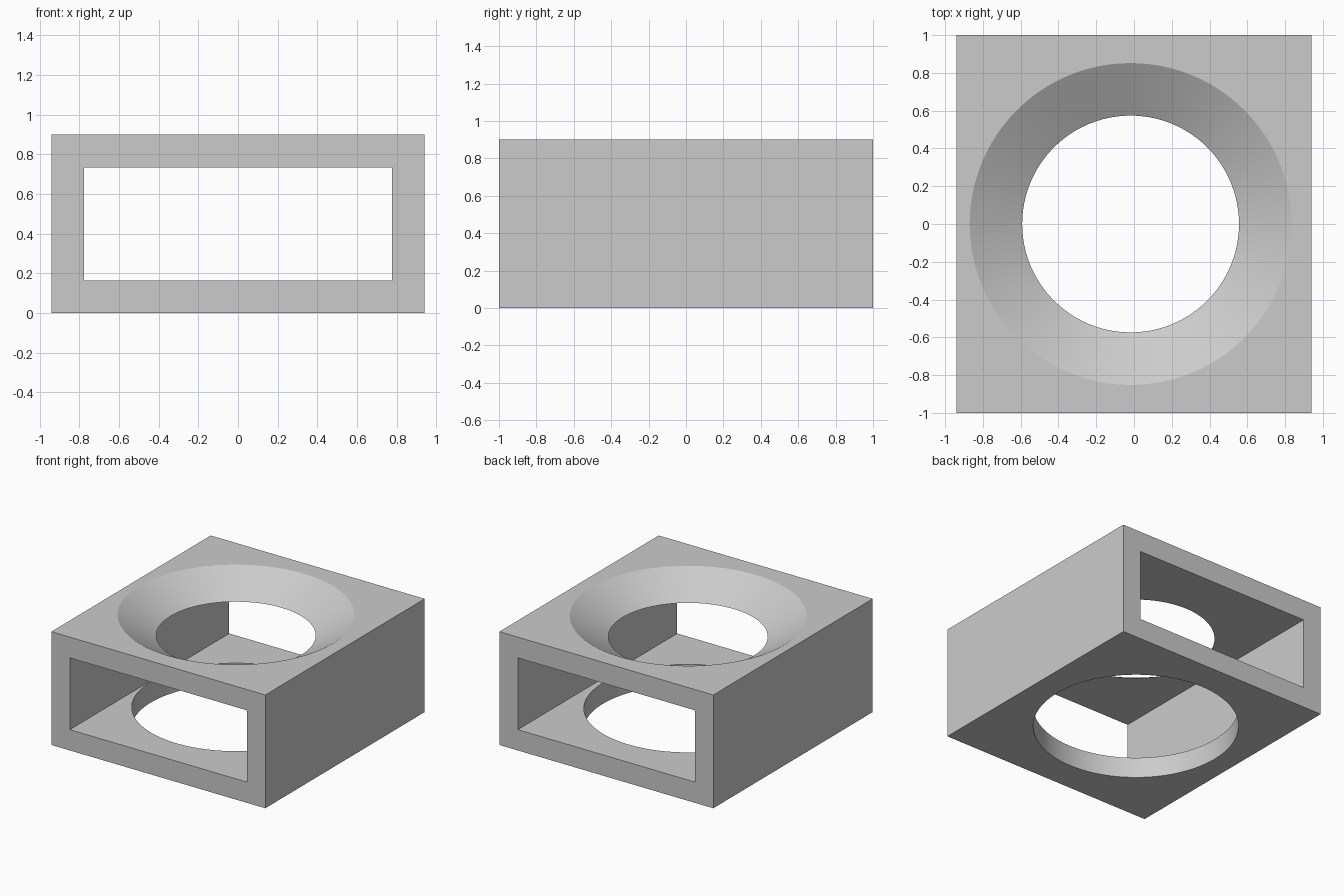
import bpy
import math

cube = bpy.data.objects.get("Cube")
if cube:
    bpy.data.objects.remove(cube, do_unlink=True)

WIDTH, DEPTH, HEIGHT = 1.88, 2.0, 0.90
WALL = 0.165
HOLE_X = -0.018                      # holes sit slightly off centre
RIM_R, THROAT_R, BASE_R = 0.852, 0.574, 0.75

grey = bpy.data.materials.new("light grey")
grey.use_nodes = True
colour = (0.6, 0.6, 0.6, 1)
grey.diffuse_color = colour
grey.node_tree.nodes["Principled BSDF"].inputs["Base Color"].default_value = colour


def box(name, size):
    bpy.ops.mesh.primitive_cube_add(size=1, location=(0, 0, HEIGHT / 2))
    ob = bpy.context.object
    ob.name = name
    ob.scale = size
    bpy.ops.object.transform_apply(location=True, rotation=False, scale=True)
    ob.data.materials.append(grey)
    return ob


def round_cutter(name, r_low, r_high, z_low, z_high):
    bpy.ops.mesh.primitive_cone_add(
        vertices=96, radius1=r_low, radius2=r_high, depth=z_high - z_low,
        location=(HOLE_X, 0, (z_low + z_high) / 2))
    ob = bpy.context.object
    ob.name = name
    ob.data.materials.append(grey)
    return ob


# Outer block
housing = box("housing", (WIDTH, DEPTH, HEIGHT))

# Rectangular tunnel from front to back
tunnel = box("tunnel_cutter", (WIDTH - 2 * WALL + 0.005, DEPTH + 0.2, HEIGHT - 2 * WALL))

# Funnel through the top wall, run past both faces at the same slope
extra = 0.05
grow = (RIM_R - THROAT_R) / WALL * extra
funnel = round_cutter("funnel_cutter", THROAT_R - grow, RIM_R + grow,
                      HEIGHT - WALL - extra, HEIGHT + extra)

# Straight round hole through the bottom wall
outlet = round_cutter("outlet_cutter", BASE_R, BASE_R, -extra, WALL + extra)

# Cut the openings
bpy.ops.object.select_all(action="DESELECT")
housing.select_set(True)
bpy.context.view_layer.objects.active = housing
for cutter in (tunnel, funnel, outlet):
    cutter.hide_render = True
    mod = housing.modifiers.new(cutter.name, "BOOLEAN")
    mod.operation = "DIFFERENCE"
    mod.solver = "EXACT"
    mod.object = cutter
    bpy.ops.object.modifier_apply(modifier=mod.name)
    bpy.data.objects.remove(cutter, do_unlink=True)

# Smooth round walls, crisp box edges
bpy.ops.object.shade_smooth_by_angle(angle=math.radians(20))
